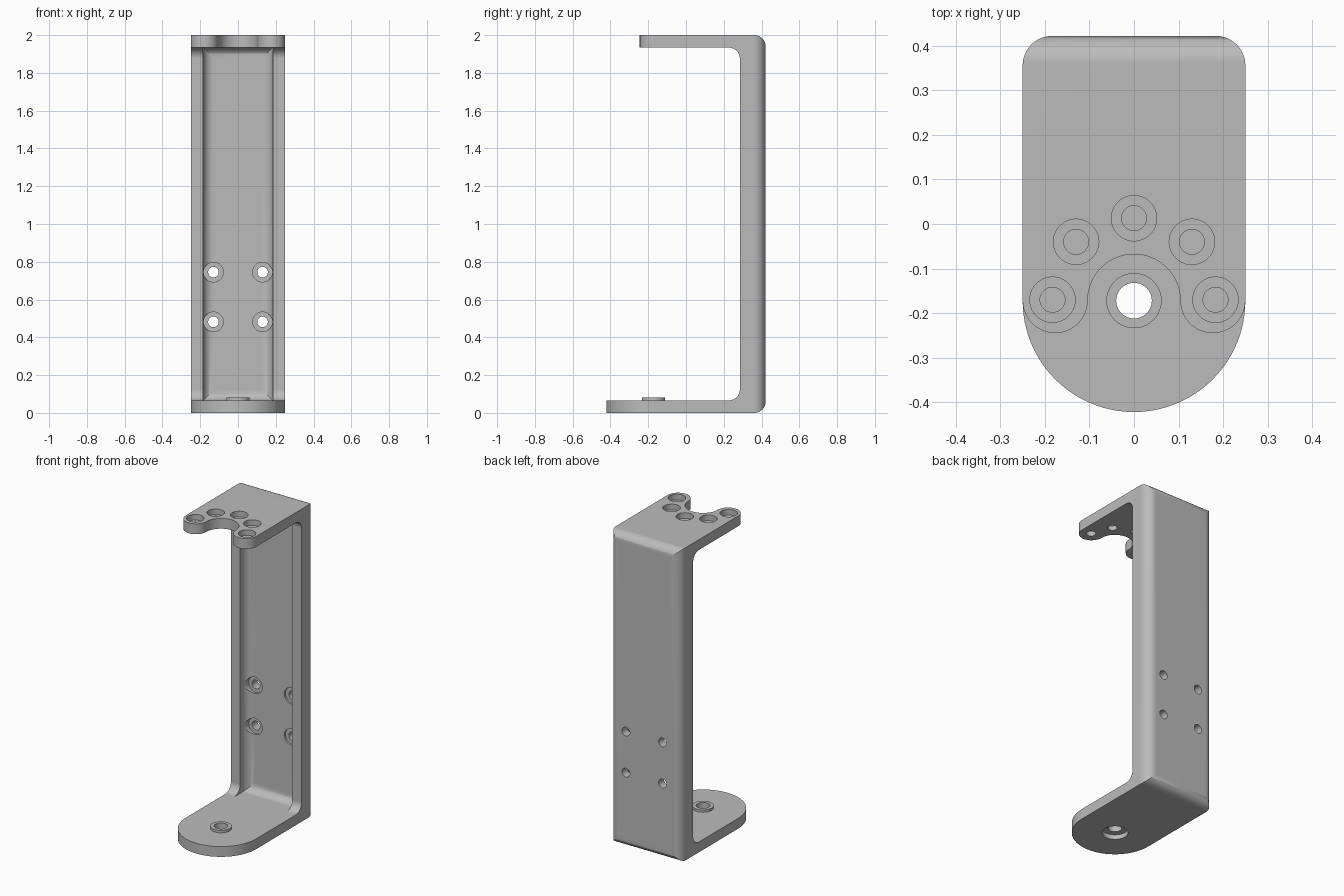
import bpy, bmesh
from math import pi, cos, sin
from mathutils import Vector

if "Cube" in bpy.data.objects:
    bpy.data.objects.remove(bpy.data.objects["Cube"])

W, D, H = 0.25, 0.422, 2.0      # half width, half depth, height
T = 0.066                       # plate thickness
PIVOT = -0.172                  # y of the pivot axis
WALL = 0.285                    # front of the back wall

grey = bpy.data.materials.new("grey")
grey.use_nodes = True
grey.diffuse_color = (0.5, 0.5, 0.5, 1)
grey.node_tree.nodes["Principled BSDF"].inputs["Base Color"].default_value = (0.5, 0.5, 0.5, 1)


def arc(cx, cy, r, a0, a1, n=12):
    """Points on an arc, angles in quarter turns."""
    angles = [(a0 + (a1 - a0) * i / n) * pi / 2 for i in range(n + 1)]
    return [(cx + r * cos(a), cy + r * sin(a)) for a in angles]


def prism(name, outline, axis, lo, hi):
    """Extrude a flat outline along one axis."""
    place = {"x": lambda u, v, w: (w, u, v),
             "y": lambda u, v, w: (u, w, v),
             "z": lambda u, v, w: (u, v, w)}[axis]
    bm = bmesh.new()
    base = bm.faces.new([bm.verts.new(place(u, v, lo)) for u, v in outline])
    moved = bmesh.ops.extrude_face_region(bm, geom=[base])["geom"]
    shift = Vector(place(0, 0, hi - lo))
    bmesh.ops.translate(bm, vec=shift, verts=[g for g in moved if isinstance(g, bmesh.types.BMVert)])
    bmesh.ops.recalc_face_normals(bm, faces=bm.faces)
    mesh = bpy.data.meshes.new(name)
    bm.to_mesh(mesh)
    bm.free()
    mesh.materials.append(grey)
    obj = bpy.data.objects.new(name, mesh)
    bpy.context.collection.objects.link(obj)
    return obj


def combine(obj, tool, operation):
    """Apply a boolean and discard the tool."""
    mod = obj.modifiers.new("cut", "BOOLEAN")
    mod.operation, mod.solver, mod.object = operation, "EXACT", tool
    bpy.context.view_layer.objects.active = obj
    bpy.ops.object.modifier_apply(modifier=mod.name)
    bpy.data.objects.remove(tool)


def drill(obj, u, v, r, axis, lo, hi):
    ring = arc(u, v, r, 0, 4, 40)[:-1]
    combine(obj, prism("drill", ring, axis, lo, hi), "DIFFERENCE")


# C-shaped side profile with rounded outer and inner corners
R, F = 0.06, 0.058
profile = ([(-0.5, 0)] + arc(D - R, R, R, -1, 0) + arc(D - R, H - R, R, 0, 1)
           + [(-0.5, H), (-0.5, H - T)]
           + arc(WALL - F, H - T - F, F, 1, 0) + arc(WALL - F, T + F, F, 0, -1)
           + [(-0.5, T)])
bracket = prism("bracket", profile, "x", -0.3, 0.3)

# Plan outline: half-round front, rounded back edges
V = 0.066
plan = arc(0, PIVOT, W, -2, 0, 48) + arc(W - V, D - V, V, 0, 1) + arc(V - W, D - V, V, 1, 2)
combine(bracket, prism("plan", plan, "z", -0.1, H + 0.1), "INTERSECT")

# Recess in the wall, with rounded inner edges
P, back, side = 0.055, D - T, W - T
recess_side = ([(0.15, T)] + arc(back - P, T + P, P, -1, 0)
               + arc(back - P, H - T - P, P, 0, 1) + [(0.15, H - T)])
recess = prism("recess", recess_side, "x", -side, side)
recess_plan = ([(-side, 0.1), (side, 0.1)] + arc(side - P, back - P, P, 0, 1)
               + arc(P - side, back - P, P, 1, 2))
combine(recess, prism("recess_plan", recess_plan, "z", 0, H), "INTERSECT")
combine(bracket, recess, "DIFFERENCE")

# Two lobes and a round notch at the front of the top plate
notch = 0.104
lobe = (W - notch) / 2
middle = notch + lobe
front = ([(-0.4, PIVOT)] + arc(-middle, PIVOT, lobe, -2, 0, 24)
         + arc(0, PIVOT, notch, 2, 0, 32)[1:]
         + arc(middle, PIVOT, lobe, -2, 0, 24)[1:]
         + [(0.4, PIVOT), (0.4, -0.6), (-0.4, -0.6)])
combine(bracket, prism("front_cut", front, "z", H - 0.2, H + 0.1), "DIFFERENCE")

# Counterbored screw holes in the top plate
for x, y in [(-0.183, -0.17), (-0.13, -0.04), (0, 0.013), (0.13, -0.04), (0.183, -0.17)]:
    drill(bracket, x, y, 0.051, "z", H - 0.036, H + 0.1)
    drill(bracket, x, y, 0.028, "z", H - 0.2, H + 0.1)

# Counterbored screw holes in the back wall
for x in (-0.13, 0.13):
    for z in (0.482, 0.745):
        drill(bracket, x, z, 0.052, "y", 0.2, back + 0.012)
        drill(bracket, x, z, 0.028, "y", 0.2, D + 0.1)

# Raised pivot boss, through hole and underside counterbore
boss = prism("pivot_boss", arc(0, PIVOT, 0.062, 0, 4, 40)[:-1], "z", T - 0.02, T + 0.015)
combine(bracket, boss, "UNION")
drill(bracket, 0, PIVOT, 0.076, "z", -0.1, 0.03)
drill(bracket, 0, PIVOT, 0.04, "z", -0.1, 0.2)

# Smooth roundings, crisp edges
bpy.ops.object.select_all(action="DESELECT")
bracket.select_set(True)
bpy.context.view_layer.objects.active = bracket
bpy.ops.object.shade_smooth_by_angle(angle=pi / 6)
weighted = bracket.modifiers.new("even_normals", "WEIGHTED_NORMAL")
weighted.keep_sharp = True
